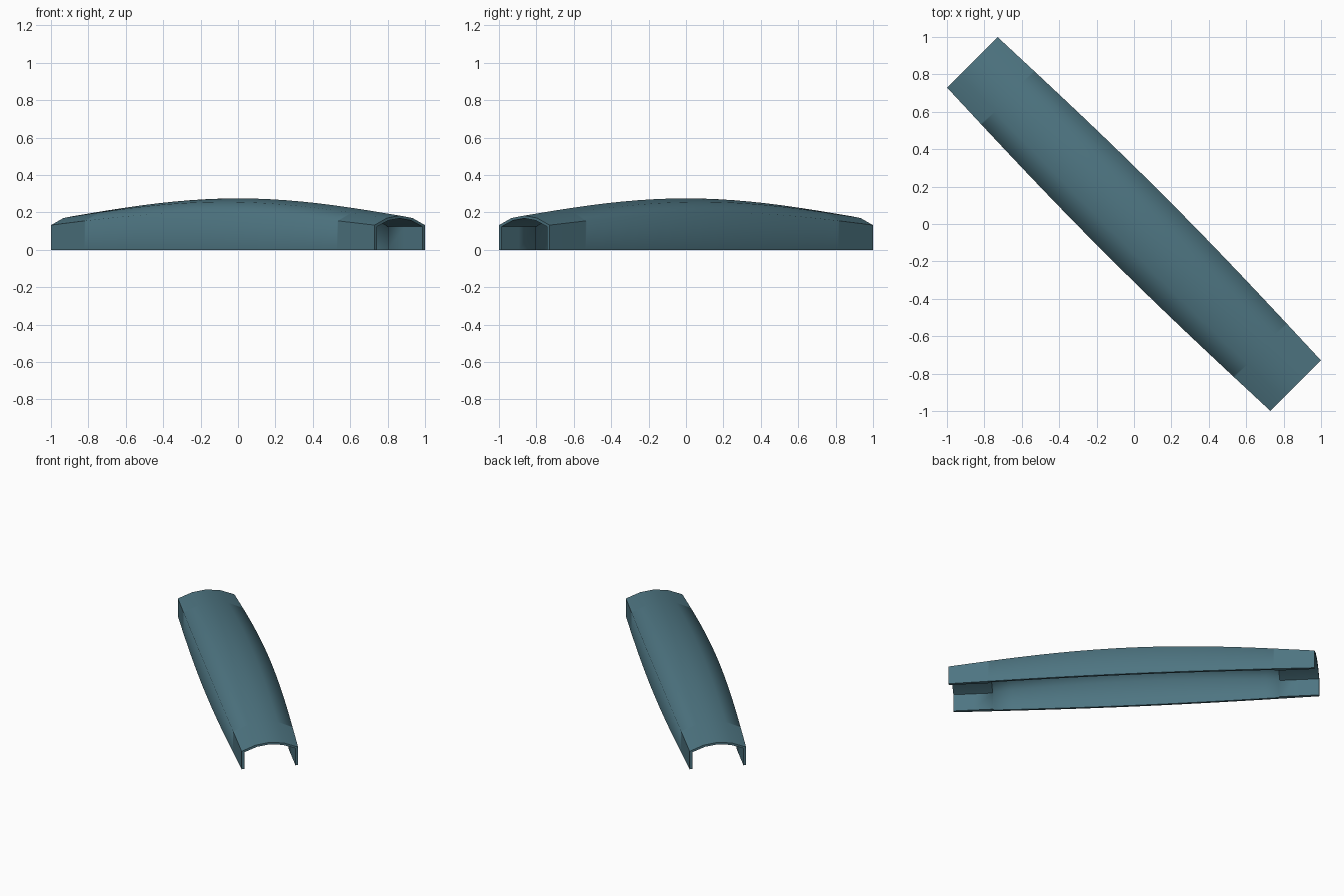
import bpy, bmesh, math
from mathutils import Matrix

cube = bpy.data.objects.get("Cube")
if cube:
    bpy.data.objects.remove(cube, do_unlink=True)

mat = bpy.data.materials.new("slate teal")
mat.use_nodes = True
colour = (0.076, 0.178, 0.222, 1)
mat.diffuse_color = colour
bsdf = next(n for n in mat.node_tree.nodes if n.type == 'BSDF_PRINCIPLED')
bsdf.inputs["Base Color"].default_value = colour

HALF = 1.223      # half length along the axis
COLLAR = 0.96     # the inside narrows from here to each end
THICK = 0.016


def arch(half_width, wall_top, apex):
    """Upright walls under a shallow four-sided arch, as (across, height)."""
    shoulder = wall_top + (apex - wall_top) * 0.75
    left = [(-half_width, 0), (-half_width, wall_top), (-half_width / 2, shoulder)]
    return left + [(0, apex)] + [(-y, z) for y, z in reversed(left)]


def section(u):
    """Closed cross-section of the shell at one station."""
    swell = math.cos(math.pi / 2 * u / HALF)
    outer = (0.191 + 0.029 * swell, 0.132 + 0.068 * swell, 0.183 + 0.092 * swell)
    inner = [s - THICK for s in outer]
    if abs(u) >= COLLAR:
        inner = [0.173, 0.124, 0.168]
    return arch(*outer) + arch(*inner)[::-1]


# Stations along the length, with a tight pair at each inner collar
stations = [-HALF, -1.09, -COLLAR]
stations += [-0.95 + 1.9 * i / 16 for i in range(17)]
stations += [COLLAR, 1.09, HALF]

# Bridge the cross-sections into one thin arched shell
bm = bmesh.new()
rings = [[bm.verts.new((u, y, z)) for y, z in section(u)] for u in stations]
n = len(rings[0])
for a, b in zip(rings, rings[1:]):
    for i in range(n):
        j = (i + 1) % n
        bm.faces.new((a[i], a[j], b[j], b[i]))

# Rims at both open ends
for ring in (rings[0], rings[-1]):
    for i in range(n // 2 - 1):
        bm.faces.new((ring[i], ring[i + 1], ring[n - 2 - i], ring[n - 1 - i]))
bmesh.ops.recalc_face_normals(bm, faces=bm.faces[:])
bm.transform(Matrix.Rotation(math.radians(-45), 4, 'Z'))

mesh = bpy.data.meshes.new("arched_cover")
bm.to_mesh(mesh)
bm.free()
mesh.materials.append(mat)
cover = bpy.data.objects.new("arched_cover", mesh)
bpy.context.collection.objects.link(cover)

# Smooth the long surfaces, keep the rims sharp
bpy.ops.object.select_all(action='DESELECT')
cover.select_set(True)
bpy.context.view_layer.objects.active = cover
bpy.ops.object.shade_smooth_by_angle(angle=math.radians(66))
